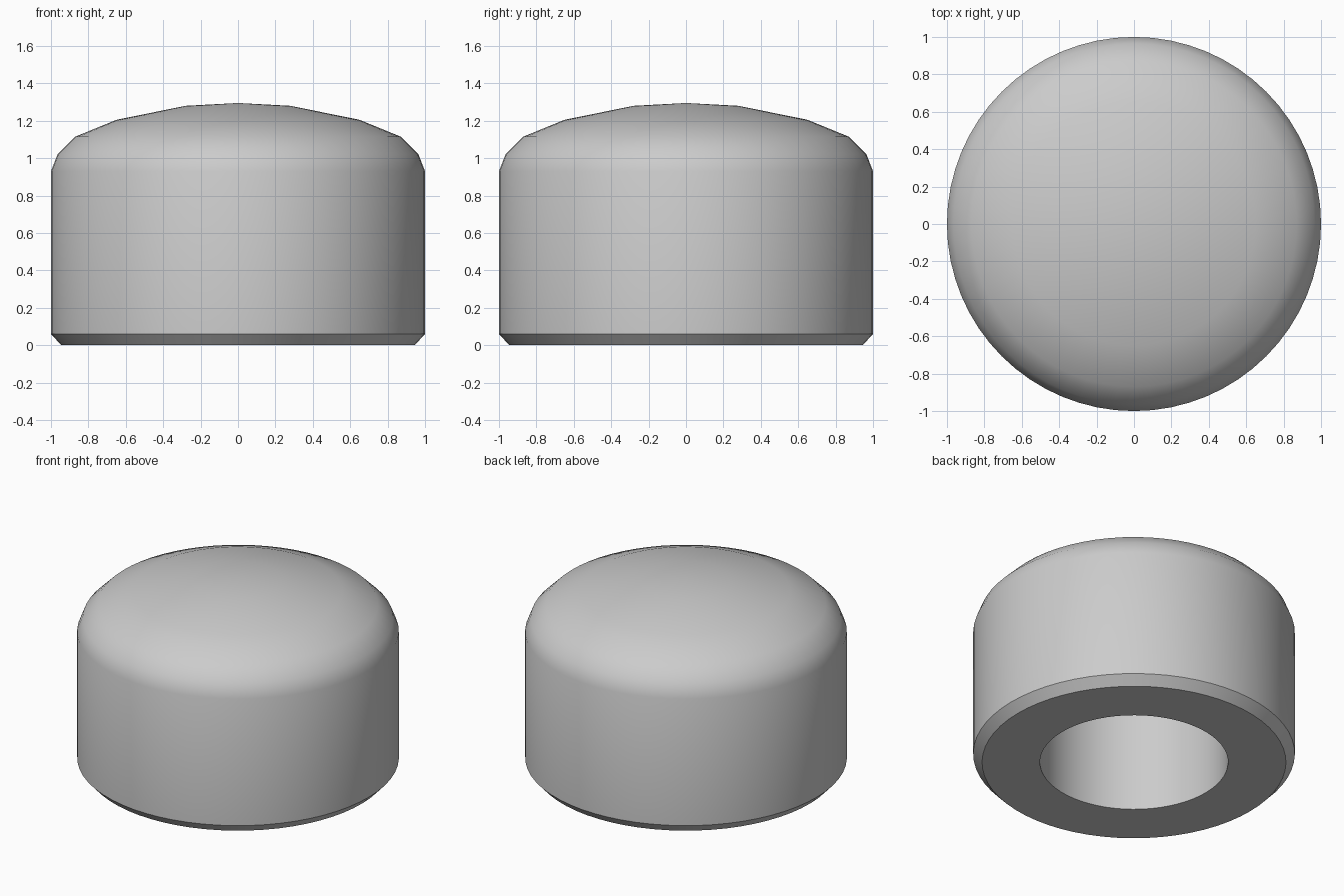
import bpy
import bmesh
import math

cube = bpy.data.objects.get("Cube")
if cube:
    bpy.data.objects.remove(cube, do_unlink=True)

# Plain grey finish
grey = bpy.data.materials.new("plain grey")
grey.use_nodes = True
colour = (0.6, 0.6, 0.6, 1)
grey.diffuse_color = colour
grey.node_tree.nodes["Principled BSDF"].inputs["Base Color"].default_value = colour

# Half section: domed top, straight wall, chamfered foot, blind bore
profile = [
    (0, 1.295), (0.28, 1.28), (0.65, 1.205), (0.87, 1.115), (0.965, 1.02),
    (1, 0.93), (1, 0.06), (0.945, 0),
    (0.585, 0), (0.585, 0.85), (0, 0.85),
]

# Revolve the section around the vertical axis
bm = bmesh.new()
verts = [bm.verts.new((r, 0, z)) for r, z in profile]
edges = [bm.edges.new(pair) for pair in zip(verts, verts[1:])]
bmesh.ops.spin(bm, geom=verts + edges, cent=(0, 0, 0), axis=(0, 0, 1),
               angle=math.tau, steps=64, use_merge=True)
bmesh.ops.remove_doubles(bm, verts=bm.verts, dist=0.0001)
bmesh.ops.recalc_face_normals(bm, faces=bm.faces)

mesh = bpy.data.meshes.new("domed_cap")
bm.to_mesh(mesh)
bm.free()
mesh.materials.append(grey)
cap = bpy.data.objects.new("domed_cap", mesh)
bpy.context.collection.objects.link(cap)

# Smooth curves, crisp chamfer and bore edges
bpy.ops.object.select_all(action="DESELECT")
cap.select_set(True)
bpy.context.view_layer.objects.active = cap
bpy.ops.object.shade_smooth_by_angle(angle=math.radians(30))
